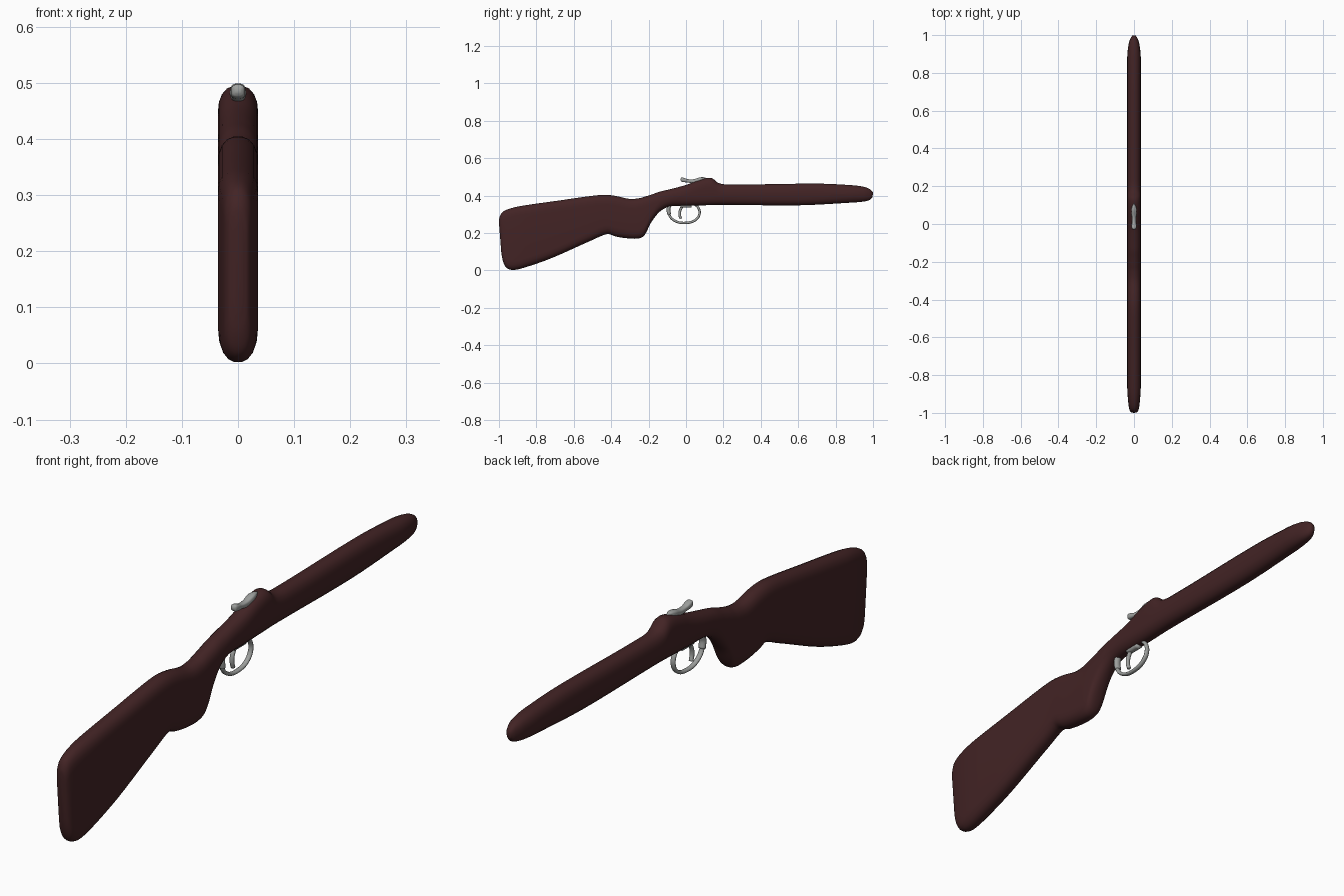
import bpy, bmesh, math
from mathutils import Vector

if "Cube" in bpy.data.objects:
    bpy.data.objects.remove(bpy.data.objects["Cube"])


def material(name, rgb):
    m = bpy.data.materials.new(name)
    m.diffuse_color = (*rgb, 1)
    m.use_nodes = True
    m.node_tree.nodes["Principled BSDF"].inputs["Base Color"].default_value = m.diffuse_color
    return m


WOOD = material("dark_wood", (0.055, 0.017, 0.018))
METAL = material("grey_metal", (0.34, 0.35, 0.34))


def section(yt, zt, yb, zb, w, cap, power, n=9):
    """Closed ring: flat sides with rounded top and bottom."""
    h = zt - zb
    c = min(cap, h / 2)
    pts = []
    for half in (0, 1):
        for i in range(n + 1):
            a = math.pi * (half + i / n)
            x, s = math.cos(a), math.sin(a)
            px = w * math.copysign(abs(x) ** (2 / power), x)
            pz = c * abs(s) ** (2 / power)
            z = zt - c + pz if half == 0 else zb + c - pz
            y = yb + (yt - yb) * (z - zb) / h
            pts.append((px, y, z))
    return pts


def smooth_path(P, steps):
    """Cubic curve through the points, spaced by distance."""
    P = [Vector(p) for p in P]
    d = [max((b - a).length, 1e-5) for a, b in zip(P, P[1:])]
    T = [(P[1] - P[0]) / d[0]]
    for i in range(1, len(P) - 1):
        T.append((P[i + 1] - P[i - 1]) / (d[i] + d[i - 1]))
    T.append((P[-1] - P[-2]) / d[-1])
    out = []
    for i, L in enumerate(d):
        for k in range(steps):
            t = k / steps
            out.append(P[i] * (2*t**3 - 3*t*t + 1) + T[i] * L * (t**3 - 2*t*t + t)
                       + P[i+1] * (3*t*t - 2*t**3) + T[i+1] * L * (t**3 - t*t))
    return out + [P[-1]]


def loft(name, rings, mat):
    bm = bmesh.new()
    R = [[bm.verts.new(p) for p in r] for r in rings]
    n = len(R[0])
    for a, b in zip(R, R[1:]):
        for i in range(n):
            j = (i + 1) % n
            bm.faces.new((a[i], a[j], b[j], b[i]))
    bm.faces.new(R[0])
    bm.faces.new(R[-1])
    bmesh.ops.remove_doubles(bm, verts=bm.verts, dist=1e-5)
    bmesh.ops.recalc_face_normals(bm, faces=bm.faces)
    for f in bm.faces:
        f.smooth = True
    me = bpy.data.meshes.new(name)
    bm.to_mesh(me)
    bm.free()
    me.materials.append(mat)
    ob = bpy.data.objects.new(name, me)
    bpy.context.collection.objects.link(ob)
    return ob


def tube(name, path, rx, r, steps=5, n=12):
    """Oval rod along a path in the y-z plane."""
    pts = smooth_path([(0, y, z) for y, z in path], steps)
    rings = []
    for i, p in enumerate(pts):
        t = (pts[min(i + 1, len(pts) - 1)] - pts[max(i - 1, 0)]).normalized()
        side = Vector((0, -t.z, t.y))
        rings.append([p + Vector((rx * math.cos(a), 0, 0)) + side * r * math.sin(a)
                      for a in (2 * math.pi * k / n for k in range(n))])
    return loft(name, rings, METAL)


# Stock, butt to fore-end: top y, top z, bottom y, bottom z, half width
W = 0.036
stock = [
    (-1.0, .255, -.987, .09, .008), (-.997, .285, -.977, .045, .019),
    (-.98, .314, -.96, .014, .026), (-.93, .335, -.925, .002, .032),
    (-.86, .349, -.86, .016, W), (-.67, .376, -.72, .065, W),
    (-.50, .400, -.51, .158, W), (-.43, .405, -.42, .194, W),
    (-.37, .398, -.375, .181, W), (-.30, .383, -.31, .171, W),
    (-.25, .387, -.25, .171, W), (-.215, .397, -.222, .188, W),
    (-.18, .408, -.185, .258, W), (-.14, .422, -.14, .314, W),
    (-.09, .434, -.09, .341, W), (0, .458, 0, .345, W),
    (.075, .486, .075, .347, W), (.135, .495, .135, .349, W),
    (.175, .468, .175, .35, W), (.23, .460, .23, .35, W),
    (.70, .465, .61, .348, W), (.88, .457, .88, .362, W),
    (.95, .448, .95, .368, .029), (.985, .434, .983, .377, .018),
    (.999, .418, .998, .393, .008),
]
top = smooth_path([(s[4], s[0], s[1]) for s in stock], 5)
bot = smooth_path([(s[4], s[2], s[3]) for s in stock], 5)
loft("stock", [section(a.y, a.z, b.y, b.z, min(W, a.x), .05, 2.3)
               for a, b in zip(top, bot)], WOOD)

# Top lever: y, top z, bottom z, half width
lever = [(-.029, .490, .482, .005), (-.024, .497, .475, .011), (-.010, .495, .472, .013),
         (.012, .488, .470, .011), (.04, .488, .466, .012), (.07, .497, .466, .014),
         (.09, .499, .470, .011), (.108, .495, .475, .003)]
lt = smooth_path([(s[3], s[0], s[1]) for s in lever], 4)
lb = smooth_path([(s[3], s[0], s[2]) for s in lever], 4)
loft("top_lever", [section(a.y, a.z, b.y, b.z, a.x, .012, 3)
                   for a, b in zip(lt, lb)], METAL)

# Trigger guard bow and its rear foot
tube("trigger_guard", [(-.098, .335), (-.094, .308), (-.078, .279), (-.045, .259),
                       (-.008, .254), (.035, .261), (.064, .283), (.073, .311),
                       (.064, .338), (.045, .355)], .009, .0065)
tube("guard_rear_foot", [(-.09, .345), (-.094, .325), (-.09, .300)], .013, .010)

# Trigger and its mount
tube("trigger", [(.005, .355), (-.018, .343), (-.031, .322), (-.034, .298),
                 (-.028, .277)], .008, .007)
tube("trigger_mount", [(-.03, .345), (.03, .345)], .013, .009)
